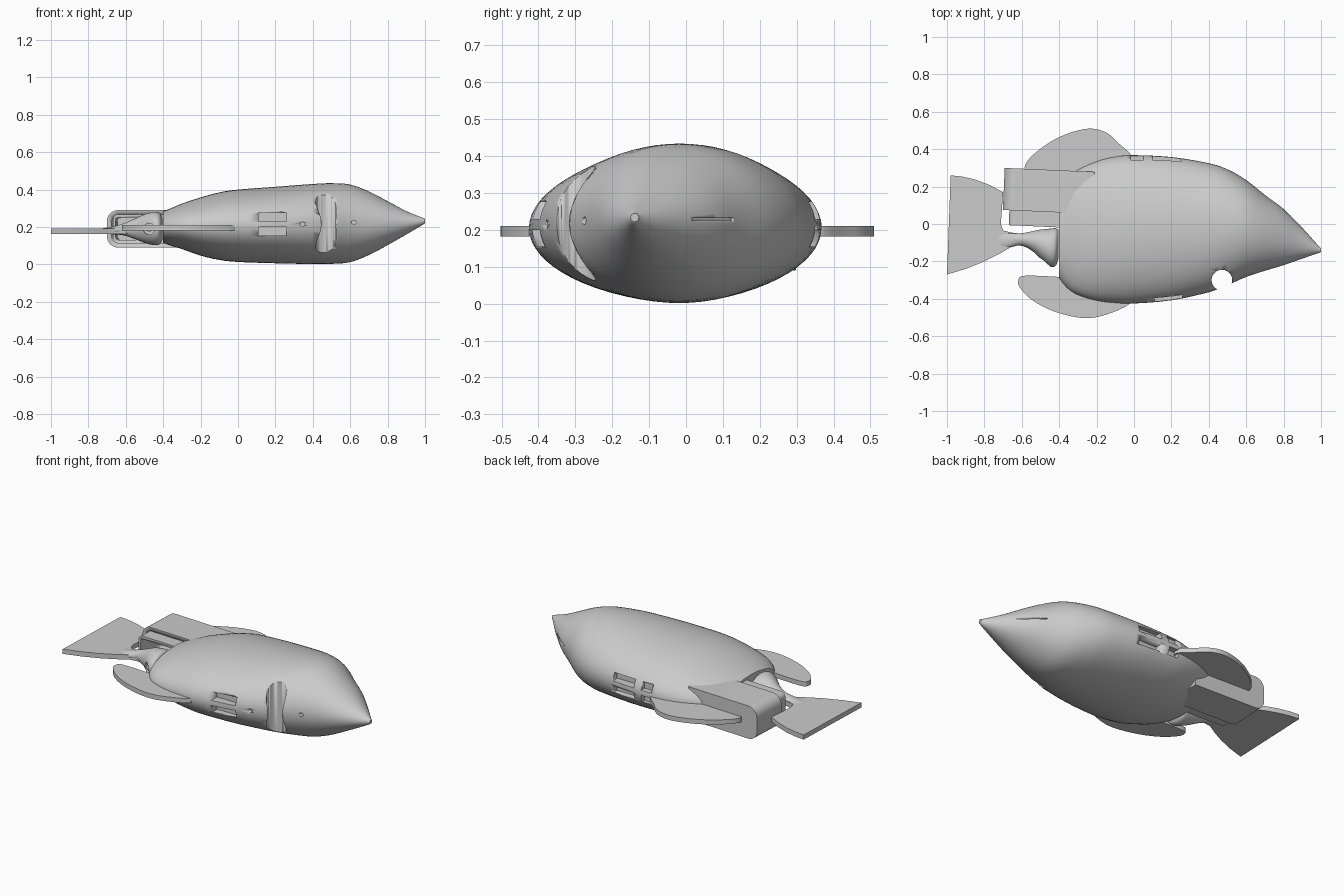
import bpy, bmesh, math
from mathutils import Vector, Matrix

if "Cube" in bpy.data.objects:
    bpy.data.objects.remove(bpy.data.objects["Cube"])


def finish(name, bm, angle=35):
    bmesh.ops.recalc_face_normals(bm, faces=bm.faces)
    me = bpy.data.meshes.new(name)
    bm.to_mesh(me)
    bm.free()
    ob = bpy.data.objects.new(name, me)
    bpy.context.collection.objects.link(ob)
    bpy.ops.object.select_all(action='DESELECT')
    ob.select_set(True)
    bpy.context.view_layer.objects.active = ob
    bpy.ops.object.shade_smooth_by_angle(angle=math.radians(angle))
    return ob


def spline(keys, steps):
    # Catmull-Rom through the key rows
    out = []
    n = len(keys)
    for i in range(n - 1):
        rows = [keys[max(i - 1, 0)], keys[i], keys[i + 1], keys[min(i + 2, n - 1)]]
        for s in range(steps):
            t = s / steps
            out.append([0.5 * (2 * b + (c - a) * t + (2 * a - 5 * b + 4 * c - d) * t * t
                               + (3 * b - a - 3 * c + d) * t ** 3)
                        for a, b, c, d in zip(*rows)])
    out.append(list(keys[-1]))
    return out


def loft(name, keys, steps=3, seg=64):
    # elliptical sections along x: (x, ymin, ymax, zmin, zmax)
    bm = bmesh.new()
    rings = []
    for x, y0, y1, z0, z1 in spline(keys, steps):
        rings.append([bm.verts.new((x, (y0 + y1) / 2 + (y1 - y0) / 2 * math.cos(a),
                                    (z0 + z1) / 2 + (z1 - z0) / 2 * math.sin(a)))
                      for a in (2 * math.pi * k / seg for k in range(seg))])
    for r, q in zip(rings, rings[1:]):
        for k in range(seg):
            bm.faces.new((r[k], r[(k + 1) % seg], q[(k + 1) % seg], q[k]))
    bm.faces.new(rings[0])
    bm.faces.new(rings[-1])
    return finish(name, bm)


def prism(name, pts, lo, hi, axis='Z', turn=0):
    # outline extruded along z, or an xz outline extruded along y
    bm = bmesh.new()
    co = (lambda a, b: (a, b, lo)) if axis == 'Z' else (lambda a, b: (a, lo, b))
    face = bm.faces.new([bm.verts.new(co(*p)) for p in pts])
    ext = bmesh.ops.extrude_face_region(bm, geom=[face])
    move = Vector((0, 0, hi - lo)) if axis == 'Z' else Vector((0, hi - lo, 0))
    bmesh.ops.translate(bm, vec=move, verts=[v for v in ext['geom'] if isinstance(v, bmesh.types.BMVert)])
    if turn:
        bmesh.ops.rotate(bm, cent=(-0.7, 0.1, 0), verts=bm.verts,
                         matrix=Matrix.Rotation(math.radians(turn), 3, 'Z'))
    return finish(name, bm)


def circle(cx, cy, r, n=40):
    return [(cx + r * math.cos(2 * math.pi * k / n), cy + r * math.sin(2 * math.pi * k / n)) for k in range(n)]


def rect(x0, x1, z0, z1):
    return [(x0, z0), (x1, z0), (x1, z1), (x0, z1)]


def round_end(x0, x1, z0, z1, r):
    # rectangle with its two -x corners rounded
    pts = [(x1, z0), (x1, z1)]
    for cz, start in ((z1 - r, 90), (z0 + r, 180)):
        for k in range(9):
            a = math.radians(start + k * 90 / 8)
            pts.append((x0 + r + r * math.cos(a), cz + r * math.sin(a)))
    return pts


def cut(ob, cutter):
    m = ob.modifiers.new('cut', 'BOOLEAN')
    m.operation, m.solver, m.object = 'DIFFERENCE', 'EXACT', cutter
    bpy.ops.object.select_all(action='DESELECT')
    ob.select_set(True)
    bpy.context.view_layer.objects.active = ob
    bpy.ops.object.modifier_move_to_index(modifier='cut', index=0)
    bpy.ops.object.modifier_apply(modifier='cut')
    bpy.data.objects.remove(cutter)


# body
body = loft('body', [
    (-0.40, -0.29, 0.20, 0.115, 0.285), (-0.36, -0.34, 0.25, 0.10, 0.30), (-0.30, -0.38, 0.29, 0.082, 0.325),
    (-0.20, -0.41, 0.335, 0.047, 0.358), (-0.10, -0.422, 0.36, 0.024, 0.385), (0.0, -0.425, 0.368, 0.013, 0.40),
    (0.2, -0.408, 0.358, 0.006, 0.415), (0.4, -0.365, 0.325, 0.002, 0.43), (0.5, -0.327, 0.292, 0.003, 0.434),
    (0.6, -0.283, 0.235, 0.012, 0.427), (0.7, -0.25, 0.155, 0.05, 0.39), (0.8, -0.22, 0.08, 0.103, 0.338),
    (0.9, -0.185, -0.02, 0.16, 0.285), (0.985, -0.156, -0.115, 0.21, 0.25), (1.0, -0.15, -0.128, 0.222, 0.245)])

# round mouth notch, side windows, pin holes and nose slit
cut(body, prism('mouth_cutter', circle(0.47, -0.30, 0.055), -0.1, 0.6))
for z0, z1 in ((0.155, 0.20), (0.23, 0.275)):
    cut(body, prism('slot_cutter', rect(0.11, 0.26, z0, z1), -0.6, -0.36, 'Y'))
    cut(body, prism('slot_cutter', rect(0.10, 0.25, z0, z1), 0.31, 0.6, 'Y'))
    cut(body, prism('slot_cutter', rect(-0.02, 0.05, z0, z1), 0.33, 0.6, 'Y'))
cut(body, prism('hole_cutter', circle(0.345, 0.215, 0.011, 16), -0.6, -0.34, 'Y'))
cut(body, prism('hole_cutter', circle(0.62, 0.225, 0.011, 16), -0.6, -0.24, 'Y'))
cut(body, prism('slit_cutter', [(0.73, 0.12), (0.85, 0.01), (0.95, 0.06), (0.8, 0.2)], 0.226, 0.232))

# side fins
prism('left_fin', [p[:2] for p in spline([
    (-0.55, 0.27), (-0.585, 0.30), (-0.55, 0.36), (-0.45, 0.437), (-0.35, 0.485), (-0.24, 0.51), (-0.15, 0.49),
    (-0.08, 0.43), (-0.01, 0.36), (-0.03, 0.30)], 4)], 0.182, 0.210)
prism('right_fin', [p[:2] for p in spline([
    (-0.30, -0.29), (-0.45, -0.28), (-0.59, -0.277), (-0.618, -0.30), (-0.61, -0.34), (-0.54, -0.41),
    (-0.42, -0.47), (-0.27, -0.503), (-0.15, -0.485), (-0.02, -0.425), (-0.05, -0.38)], 4)], 0.182, 0.210)

# tail: flat blade and thick stalk with a socket
prism('tail_blade', [
    (-0.98, 0.26), (-0.92, 0.254), (-0.85, 0.238), (-0.77, 0.208), (-0.70, 0.17), (-0.712, 0.0), (-0.70, -0.035),
    (-0.66, -0.045), (-0.58, -0.055), (-0.58, -0.11), (-0.65, -0.118), (-0.72, -0.16), (-0.80, -0.20),
    (-0.90, -0.24), (-1.0, -0.27)], 0.163, 0.192)
stalk = loft('tail_stalk', [
    (-0.76, -0.14, -0.03, 0.168, 0.188), (-0.68, -0.13, -0.045, 0.162, 0.20), (-0.61, -0.115, -0.05, 0.155, 0.22),
    (-0.55, -0.14, -0.04, 0.135, 0.245), (-0.50, -0.185, -0.03, 0.115, 0.268), (-0.45, -0.227, -0.025, 0.103, 0.28),
    (-0.42, -0.225, -0.022, 0.108, 0.275), (-0.405, -0.19, -0.03, 0.13, 0.25)], 4, 40)
cut(stalk, prism('socket_cutter', circle(-0.475, 0.19, 0.03, 24), -0.4, -0.16, 'Y'))
prism('socket_pin', circle(-0.475, 0.19, 0.016, 20), -0.19, -0.12, 'Y')

# open rear housing with an inner sleeve, both hollow toward the front
for name, out, inn, y0, y1, back in (
        ('rear_housing', (-0.70, -0.22, 0.09, 0.29, 0.06), (-0.675, -0.37, 0.112, 0.268, 0.045), 0.075, 0.30, 0.27),
        ('inner_sleeve', (-0.665, -0.36, 0.112, 0.268, 0.03), (-0.65, -0.41, 0.13, 0.25, 0.02), -0.005, 0.25, 0.23)):
    shell = prism(name, round_end(*out), y0, y1, 'Y', -2.5)
    cut(shell, prism('cavity_cutter', round_end(*inn), -0.3, back, 'Y', -2.5))
